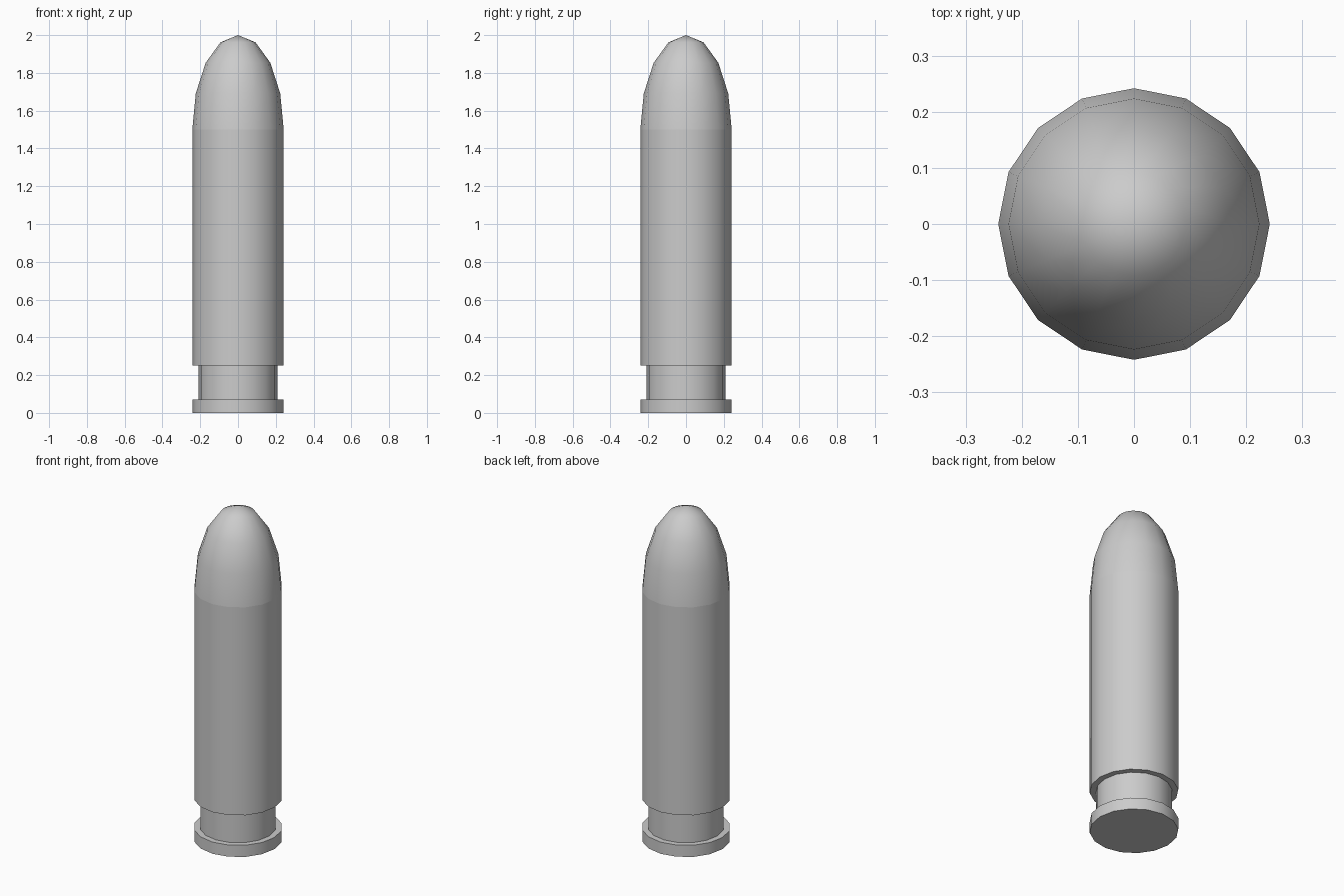
import bpy, bmesh, math

if "Cube" in bpy.data.objects:
    bpy.data.objects.remove(bpy.data.objects["Cube"])

SIDES = 16
R = 0.242          # outer radius
SHOULDER = 1.5     # height where the tip starts


def lathe(name, profile):
    """Spin an (r, z) profile round the z axis into a smooth-shaded object."""
    bm = bmesh.new()
    verts = [bm.verts.new((r, 0, z)) for r, z in profile]
    edges = [bm.edges.new(pair) for pair in zip(verts, verts[1:])]
    bmesh.ops.spin(bm, geom=verts + edges, cent=(0, 0, 0), axis=(0, 0, 1),
                   angle=math.tau, steps=SIDES, use_duplicate=False)
    bmesh.ops.remove_doubles(bm, verts=bm.verts, dist=1e-4)
    bmesh.ops.recalc_face_normals(bm, faces=bm.faces)
    # make sure the open shells face outwards
    if sum(f.normal.dot(f.calc_center_median() - f.calc_center_median().project((0, 0, 1)))
           * f.calc_area() for f in bm.faces) < 0:
        bmesh.ops.reverse_faces(bm, faces=bm.faces)
    mesh = bpy.data.meshes.new(name)
    bm.to_mesh(mesh)
    bm.free()
    obj = bpy.data.objects.new(name, mesh)
    bpy.context.collection.objects.link(obj)
    bpy.ops.object.select_all(action='DESELECT')
    obj.select_set(True)
    bpy.context.view_layer.objects.active = obj
    bpy.ops.object.shade_smooth_by_angle(angle=math.radians(40))
    return obj


# Case: base rim, groove and straight body
lathe("case", [(0, 0), (R, 0), (R, 0.07), (0.208, 0.07),
               (0.208, 0.25), (R, 0.25), (R, SHOULDER)])

# Tip: stretched hemisphere with four rings
lathe("tip", [(R * math.cos(i * math.pi / 8),
               SHOULDER + 0.5 * math.sin(i * math.pi / 8)) for i in range(5)])
